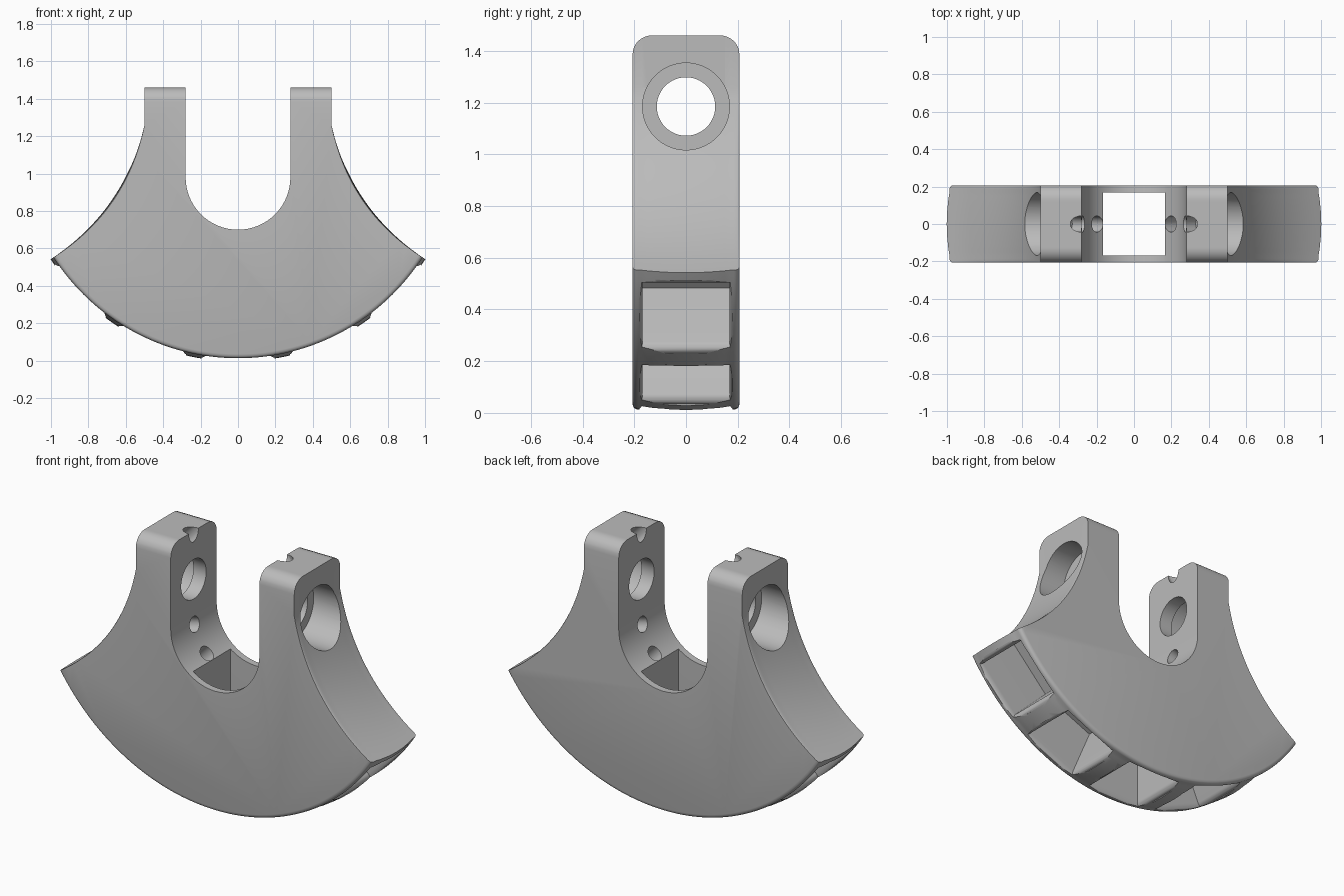
import bpy, bmesh
from math import sin, cos, pi, radians, sqrt
from mathutils import Vector, Matrix

cube = bpy.data.objects.get("Cube")
if cube:
    bpy.data.objects.remove(cube, do_unlink=True)

HALF_Y = 0.207       # half thickness of the body
AXIS_Z = 1.185       # height of the pivot axis
RADIUS = 1.19        # outer radius of the rocker
SWEEP = radians(57.3)
PITCH = radians(23)  # angle between magnet pockets

grey = bpy.data.materials.new("plain grey")
grey.use_nodes = True
grey.diffuse_color = (0.5, 0.5, 0.5, 1)
bsdf = grey.node_tree.nodes["Principled BSDF"]
bsdf.inputs["Base Color"].default_value = grey.diffuse_color
bsdf.inputs["Roughness"].default_value = 0.6


def loft(name, rings):
    """Skin closed rings of points and cap both ends."""
    bm = bmesh.new()
    loops = [[bm.verts.new(p) for p in ring] for ring in rings]
    n = len(loops[0])
    for a, b in zip(loops, loops[1:]):
        for i in range(n):
            bm.faces.new((a[i], a[(i + 1) % n], b[(i + 1) % n], b[i]))
    bm.faces.new(loops[0][::-1])
    bm.faces.new(loops[-1])
    bmesh.ops.recalc_face_normals(bm, faces=bm.faces)
    mesh = bpy.data.meshes.new(name)
    bm.to_mesh(mesh)
    bm.free()
    mesh.materials.append(grey)
    obj = bpy.data.objects.new(name, mesh)
    bpy.context.collection.objects.link(obj)
    return obj


def rounding(y, r):
    """Drop of a rounded edge of radius r at depth y."""
    d = max(0, abs(y) - (HALF_Y - r))
    return r - sqrt(max(0, r * r - d * d))


def slice_at(y):
    """Outline of the body at depth y, with crowned rim and rounded prong tops."""
    rad = RADIUS - 0.62 * min(abs(y), 0.17) ** 2 - rounding(y, 0.022)
    top = 1.46 - rounding(y, 0.075)
    half = [(0.28 * sin(a), 0.98 - 0.28 * cos(a))
            for a in (pi / 2 * i / 16 for i in range(17))]
    half += [(0.28, top), (0.5, top)]
    start = Vector((0.5, 1.26))
    end = Vector((rad * sin(SWEEP), AXIS_Z - rad * cos(SWEEP)))
    chord = end - start
    bulge = Vector((chord.y, -chord.x)).normalized() * 0.087
    for i in range(21):
        t = i / 20
        half.append(tuple(start + chord * t + bulge * 4 * t * (1 - t)))
    for i in range(1, 33):
        a = SWEEP * (1 - i / 32)
        half.append((rad * sin(a), AXIS_Z - rad * cos(a)))
    mirrored = [(-x, z) for x, z in half[-2:0:-1]]
    return [(x, y, z) for x, z in half + mirrored]


# Main body, lofted through the thickness
side = [0.06, 0.12, 0.132, 0.15, 0.17, 0.185, 0.193, 0.2, 0.204, HALF_Y]
depths = [-y for y in side[::-1]] + [0] + side
body = loft("rocker_body", [slice_at(y) for y in depths])
cutters = []


def cut_cylinder(start, end, r, n=48):
    start, end = Vector(start), Vector(end)
    turn = (end - start).to_track_quat('Z', 'Y')
    circle = [turn @ Vector((r * cos(2 * pi * i / n), r * sin(2 * pi * i / n), 0))
              for i in range(n)]
    cutters.append(loft("hole_cutter", [[p + c for c in circle] for p in (start, end)]))


def cut_pocket(angle, inner):
    """Square pocket with a rounded mouth, pointing away from the axis."""
    flare, mouth = 0.03, 1.168
    levels = [(inner, 0)]
    for i in range(7):
        t = pi / 2 * i / 6
        levels.append((mouth - flare + flare * sin(t), flare * (1 - cos(t))))
    levels.append((1.3, flare))
    turn = Matrix.Rotation(-angle, 3, 'Y')
    rings = []
    for s, f in levels:
        w, d = 0.165 + f, 0.168 + 0.4 * f
        rings.append([turn @ Vector((sx * w, sy * d, -s)) + Vector((0, 0, AXIS_Z))
                      for sx, sy in ((-1, -1), (1, -1), (1, 1), (-1, 1))])
    cutters.append(loft("pocket_cutter", rings))


# Five pockets, the middle one open to the saddle
for k in range(-2, 3):
    cut_pocket(k * PITCH, 0.3 if k == 0 else 0.84)

for s in (-1, 1):
    # Pivot bore with a wide outer recess
    cut_cylinder((s * 0.2, 0, AXIS_Z), (s * 0.6, 0, AXIS_Z), 0.113)
    cut_cylinder((s * 0.36, 0, AXIS_Z), (s * 0.8, 0, AXIS_Z), 0.168, 64)
    # Small slanted holes: prong tip, prong root and saddle
    cut_cylinder((s * 0.2, 0, 1.54), (s * 0.36, 0, 1.38), 0.043, 24)
    cut_cylinder((s * 0.2, 0, 0.95), (s * 0.42, 0, 0.89), 0.043, 24)
    cut_cylinder((s * 0.12, 0, 0.86), (s * 0.31, 0, 0.67), 0.043, 24)

bpy.ops.object.select_all(action='DESELECT')
bpy.context.view_layer.objects.active = body
body.select_set(True)
for c in cutters:
    c.hide_render = True
    mod = body.modifiers.new("cut", 'BOOLEAN')
    mod.operation = 'DIFFERENCE'
    mod.solver = 'EXACT'
    mod.object = c
    bpy.ops.object.modifier_apply(modifier=mod.name)
for c in cutters:
    bpy.data.objects.remove(c, do_unlink=True)

bpy.ops.object.shade_smooth_by_angle(angle=radians(28))
